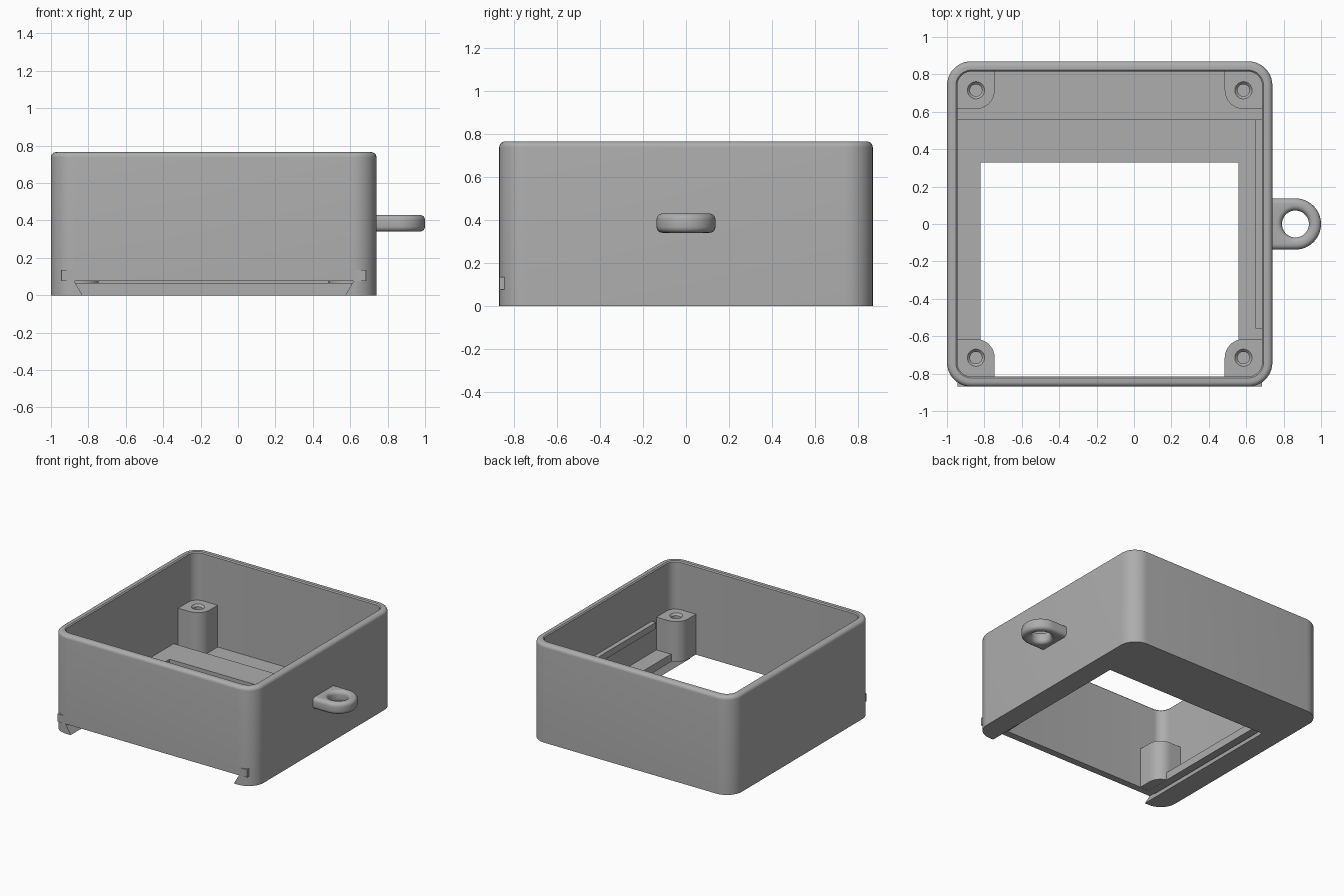
import bpy, bmesh, math

cube = bpy.data.objects.get("Cube")
if cube:
    bpy.data.objects.remove(cube, do_unlink=True)

grey = bpy.data.materials.new("plain grey")
grey.use_nodes = True
GREY = (0.42, 0.42, 0.42, 1)
grey.diffuse_color = GREY
grey.node_tree.nodes["Principled BSDF"].inputs["Base Color"].default_value = GREY

CX = -0.13      # middle of the case
HALF = 0.87     # half its width
WALL = 0.055
TOP = 0.765


def smooth(ob):
    bpy.ops.object.select_all(action='DESELECT')
    ob.select_set(True)
    bpy.context.view_layer.objects.active = ob
    bpy.ops.object.shade_smooth_by_angle(angle=math.radians(35))


def loft(name, rings, closed=False):
    """Skin a list of equal rings, capped at both ends or joined end to end."""
    bm = bmesh.new()
    rows = [[bm.verts.new(p) for p in ring] for ring in rings]
    pairs = list(zip(rows, rows[1:]))
    if closed:
        pairs.append((rows[-1], rows[0]))
    else:
        bm.faces.new(rows[0])
        bm.faces.new(rows[-1])
    for a, b in pairs:
        for i in range(len(a)):
            j = (i + 1) % len(a)
            bm.faces.new((a[i], a[j], b[j], b[i]))
    bmesh.ops.recalc_face_normals(bm, faces=bm.faces)
    mesh = bpy.data.meshes.new(name)
    bm.to_mesh(mesh)
    bm.free()
    mesh.materials.append(grey)
    ob = bpy.data.objects.new(name, mesh)
    bpy.context.collection.objects.link(ob)
    return ob


def prism(name, outline, z0, z1):
    return loft(name, [[(x, y, z) for x, y in outline] for z in (z0, z1)])


def rounded_square(inset, z, radius=0.13, steps=10):
    r = radius - inset
    c = HALF - radius
    ring = []
    for k, (sx, sy) in enumerate([(1, 1), (-1, 1), (-1, -1), (1, -1)]):
        for i in range(steps + 1):
            a = math.pi / 2 * (k + i / steps)
            ring.append((CX + sx * c + r * math.cos(a), sy * c + r * math.sin(a), z))
    return ring


# Case: outer wall, rounded rim, inner wall and floor in one skin
rim = [(0, 0)]
F = 0.027
for i in range(7):
    a = math.pi / 2 * i / 6
    rim.append((F - F * math.cos(a), TOP - F + F * math.sin(a)))
rim += [(WALL - 0.008, TOP), (WALL, TOP - 0.008), (WALL, 0.065)]
case = loft("case", [rounded_square(d, z) for d, z in rim])

# Dovetail slot for a sliding cover, open at the front
slot_profile = [(-0.826, -0.01), (0.568, -0.01), (0.617, 0.075), (-0.875, 0.075)]
cutter = loft("slot_cutter", [[(x, y, z) for x, z in slot_profile] for y in (-1, 0.42)])
cutter.hide_render = True
cut = case.modifiers.new("slot", 'BOOLEAN')
cut.operation = 'DIFFERENCE'
cut.solver = 'EXACT'
cut.object = cutter
bpy.context.view_layer.objects.active = case
bpy.ops.object.modifier_apply(modifier="slot")
bpy.data.objects.remove(cutter, do_unlink=True)
smooth(case)

# Raised floor around the window
left, right, front, back = -0.945, 0.685, -0.869, 0.56
prism("raised_floor", [(left, front), (-0.82, front), (-0.82, 0.33), (0.56, 0.33),
                       (0.56, front), (right, front), (right, back), (left, back)],
      0.075, 0.135)

# Thin ledge on the inner side wall
prism("side_ledge", [(0.65, -0.56), (0.69, -0.56), (0.69, 0.56), (0.65, 0.56)], 0.33, 0.38)


# Corner screw posts: square towards the walls, round towards the middle
def post(name, sx, sy, z0, z1=0.39, size=0.1, n=32):
    px, py = CX + sx * 0.715, sy * 0.715

    def ring(radius, z, square=False):
        pts = []
        for i in range(n):
            a = 2 * math.pi * i / n
            c, s = math.cos(a), math.sin(a)
            inner = c * sx < 1e-6 and s * sy < 1e-6
            r = radius / max(abs(c), abs(s)) if square and not inner else radius
            pts.append((px + r * c, py + r * s, z))
        return pts

    smooth(loft(name, [ring(size, z0, True), ring(size, z1, True), ring(0.046, z1),
                       ring(0.032, z1 - 0.015), ring(0.032, z1 - 0.22)]))


for side, sx in (("left", 1), ("right", -1)):
    post("front_post_" + side, sx, -1, 0.076)
    post("back_post_" + side, sx, 1, 0.06)


# Hanging loop with softened edges
def loop_outline(r, z, n=48, reach=0.15):
    pts = []
    for i in range(n):
        a = 2 * math.pi * i / n
        c, s = math.cos(a), math.sin(a)
        if c >= 0:
            x, y = r * c, r * s
        elif abs(s) > 0.499:
            x, y = reach * c / math.cos(math.pi / 6), math.copysign(r, s)
        else:
            x, y = -reach, 2 * r * s
        pts.append((0.863 + x, y, z))
    return pts


def loop_hole(r, z, n=48):
    return [(0.863 + r * math.cos(2 * math.pi * i / n),
             r * math.sin(2 * math.pi * i / n), z) for i in range(n)]


Z0, Z1, B = 0.34, 0.43, 0.028
outer, inner = [], []
for base, lo in ((Z0 + B, -90), (Z1 - B, 0)):
    for i in range(6):
        a = math.radians(lo + 18 * i)
        z = base + B * math.sin(a)
        outer.append(loop_outline(0.137 - B + B * math.cos(a), z))
        inner.append(loop_hole(0.072 + B - B * math.cos(a), z))
smooth(loft("hanging_loop", outer + inner[::-1], closed=True))
